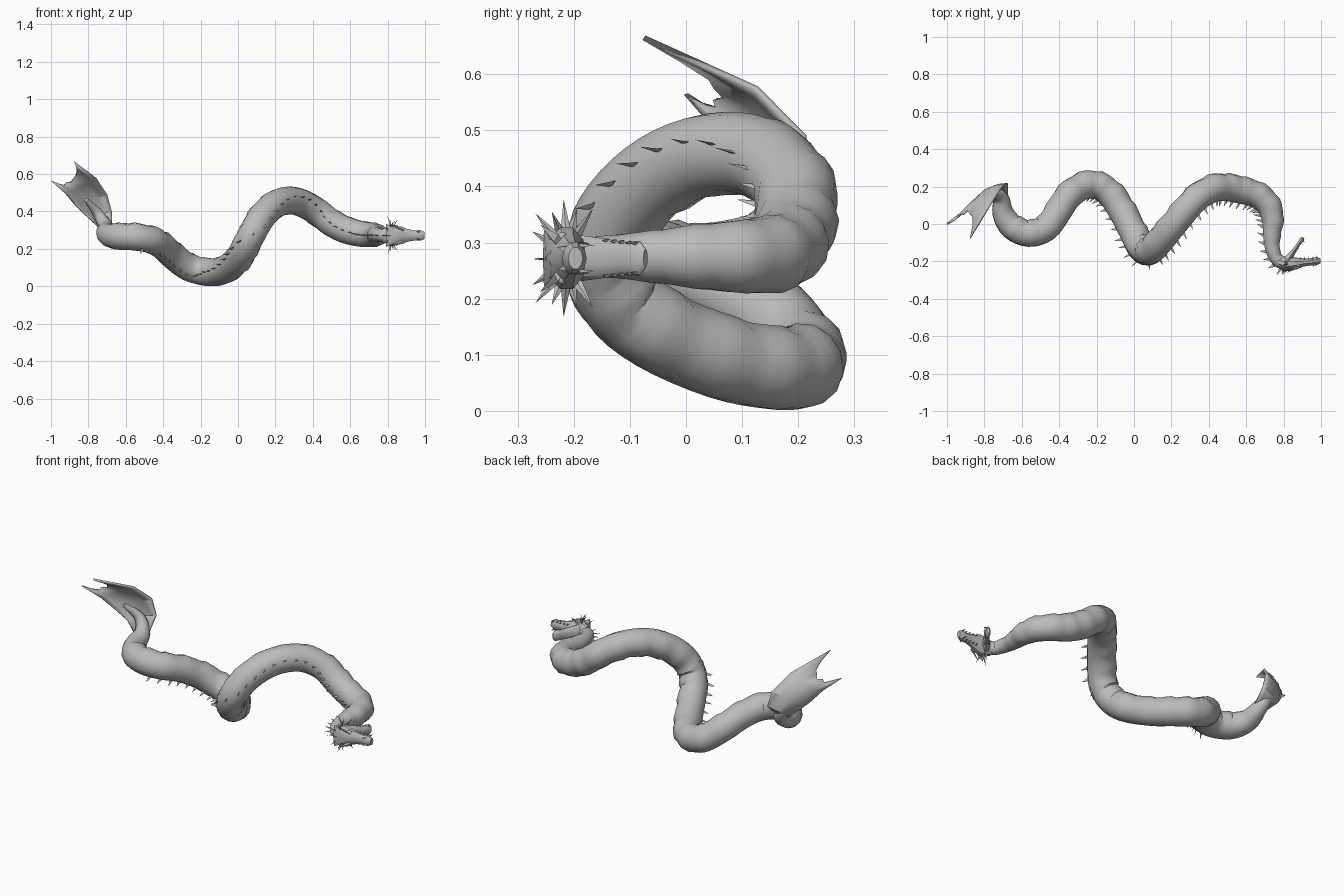
import bpy, bmesh, math, random
from mathutils import Matrix, Vector

random.seed(4)
if "Cube" in bpy.data.objects:
    bpy.data.objects.remove(bpy.data.objects["Cube"])

grey = bpy.data.materials.new("stone_grey")
grey.use_nodes = True
COLOUR = (0.5, 0.5, 0.5, 1)
grey.diffuse_color = COLOUR
grey.node_tree.nodes["Principled BSDF"].inputs["Base Color"].default_value = COLOUR


def finish(name, bm, smooth=40):
    bmesh.ops.recalc_face_normals(bm, faces=bm.faces)
    mesh = bpy.data.meshes.new(name)
    bm.to_mesh(mesh)
    bm.free()
    ob = bpy.data.objects.new(name, mesh)
    bpy.context.collection.objects.link(ob)
    mesh.materials.append(grey)
    bpy.ops.object.select_all(action='DESELECT')
    ob.select_set(True)
    bpy.context.view_layer.objects.active = ob
    if smooth:
        bpy.ops.object.shade_smooth_by_angle(angle=math.radians(smooth))
    return ob


def loft(bm, rings):
    """Skin a list of closed point rings and cap both ends."""
    loops = [[bm.verts.new(p) for p in ring] for ring in rings]
    n = len(loops[0])
    for a, b in zip(loops, loops[1:]):
        for i in range(n):
            j = (i + 1) % n
            bm.faces.new((a[i], a[j], b[j], b[i]))
    bm.faces.new(loops[0])
    bm.faces.new(loops[-1])


def oval(c, u, v, n=12):
    return [c + u * math.cos(k * math.tau / n) + v * math.sin(k * math.tau / n) for k in range(n)]


def spike(bm, base, tip, width, flat=0.5, flat_dir=None):
    """Four-sided blade from base to tip, thin across flat_dir."""
    base, tip = Vector(base), Vector(tip)
    d = (tip - base).normalized()
    f = Vector(flat_dir) if flat_dir else d.orthogonal()
    f = (f - d * f.dot(d)).normalized()
    e = d.cross(f)
    ring = [bm.verts.new(base + o) for o in (e * width, f * width * flat, -e * width, -f * width * flat)]
    top = bm.verts.new(tip)
    for i in range(4):
        bm.faces.new((ring[i], ring[(i + 1) % 4], top))
    bm.faces.new(ring)


def spline(pts, steps):
    """Catmull-Rom samples through x, y, z, radius points."""
    pts = [Vector(p) for p in pts]
    pts = [pts[0] * 2 - pts[1]] + pts + [pts[-1] * 2 - pts[-2]]
    out = []
    for p, q, r, s in zip(pts, pts[1:], pts[2:], pts[3:]):
        for k in range(steps):
            t = k / steps
            out.append((q * 2 + (r - p) * t + (p * 2 - q * 5 + r * 4 - s) * t * t
                        + (q * 3 - p - r * 3 + s) * t ** 3) / 2)
    return out + [pts[-2]]


# Body centre line from tail to head
path = spline([
    (-.81, .115, .46, .012), (-.75, .165, .39, .028), (-.71, .14, .32, .042), (-.7, .06, .28, .058),
    (-.65, -.015, .267, .07), (-.56, -.05, .265, .073), (-.47, -.02, .25, .073),
    (-.41, .06, .22, .073), (-.35, .15, .165, .074), (-.27, .205, .105, .075),
    (-.19, .205, .08, .075), (-.12, .155, .077, .075), (-.06, .065, .095, .075),
    (0, -.05, .145, .075), (.035, -.122, .205, .075), (.075, -.148, .28, .075),
    (.12, -.112, .36, .075), (.18, -.04, .425, .075), (.25, .045, .457, .074),
    (.33, .135, .45, .074), (.42, .19, .4, .074), (.5, .195, .34, .074),
    (.58, .18, .3, .073), (.66, .155, .28, .07), (.72, .1, .275, .066),
    (.742, .02, .275, .058), (.737, -.06, .275, .047), (.742, -.14, .275, .038),
    (.77, -.195, .272, .035), (.82, -.213, .27, .035)], 4)

# Back direction: level along the body, rolling downward towards the tail
frames = []
for i, p in enumerate(path):
    t = (path[min(i + 1, len(path) - 1)] - path[max(i - 1, 0)]).to_3d().normalized()
    level = Vector((t.y, -t.x, 0)).normalized()
    tail_roll = max(0, min(1, (-.12 - p.x) / .25)) * 60
    crest_roll = max(0, 1 - abs(p.x - .24) / .18) * 18
    dorsal = Matrix.Rotation(math.radians(crest_roll - tail_roll), 3, t) @ level
    if (dorsal.z > 0) != (crest_roll > tail_roll):
        dorsal = Matrix.Rotation(math.radians(tail_roll - crest_roll), 3, t) @ level
    frames.append((p.to_3d(), p.w, t, dorsal, t.cross(dorsal)))

# Body with overlapping belly plates on the side away from the spines
bm = bmesh.new()
rings = []
for i, (c, r, t, d, s) in enumerate(frames):
    lift = 0.1 * (1 - i % 4 / 3) - 0.04 if i > 14 else 0
    ring = []
    for k in range(14):
        a = k * math.tau / 14
        grow = 1 + lift * max(0, min(1, -2 * math.cos(a)))
        ring.append(c + (d * math.cos(a) + s * math.sin(a)) * r * grow)
    rings.append(ring)
loft(bm, rings)
finish("body", bm, 32)

# Row of back spines
bm = bmesh.new()
for i, (c, r, t, d, s) in enumerate(frames):
    if i > 20 and i % 2 == 0:
        base = c + d * r * 0.95
        length = random.uniform(.03, .042)
        spike(bm, base, base + d * length - t * 0.012, 0.01, 0.28, s)
finish("back_spines", bm, 0)

# Tail fin: a curved, pleated sheet between two edges, ending in two broad points
edge_a = [(-.675, .15, .33), (-.675, .215, .4), (-.70, .21, .49), (-.755, .125, .575), (-.875, -.075, .665)]
edge_b = [(-.735, .11, .31), (-.8, .13, .37), (-.865, .1, .43), (-.92, .06, .495), (-1, 0, .565)]
reach = [1, .72, .5, .45, .35, .45, .4, .62, 1]
bulge = Vector((-.6, .8, -.2))
bm = bmesh.new()
rows = []
for i, (a, b) in enumerate(zip(edge_a, edge_b)):
    a, b = Vector(a), Vector(b)
    row = []
    for k in range(9):
        u = k / 8
        pleat = 0.006 * (k % 2) * (i / 4)
        row.append(a.lerp(b, u) + bulge * (0.03 * math.sin(u * math.pi) - pleat))
    rows.append(row)
rows[-1] = [p.lerp(q, f) for p, q, f in zip(rows[-2], rows[-1], reach)]
grid = [[bm.verts.new(p) for p in row] for row in rows]
for r0, r1 in zip(grid, grid[1:]):
    for k in range(8):
        bm.faces.new((r0[k], r0[k + 1], r1[k + 1], r1[k]))
fin = finish("tail_fin", bm, 30)
mod = fin.modifiers.new("thickness", 'SOLIDIFY')
mod.thickness = 0.01
mod.offset = 0

# Skull with upper jaw, crown facing the front; x, y, half height, half width
Y, Z = Vector((0, 1, 0)), Vector((0, 0, 1))
MID = 0.272
bm = bmesh.new()
skull = [(.775, -.205, .033, .038), (.81, -.213, .037, .053), (.845, -.213, .036, .058),
         (.87, -.211, .031, .048), (.905, -.206, .022, .036), (.945, -.202, .019, .028),
         (.975, -.199, .022, .03), (.997, -.197, .013, .02)]
loft(bm, [oval(Vector((x, y, MID)), Y * h, Z * w, 10) for x, y, h, w in skull])
finish("skull", bm, 35)

# Lower jaw, hanging wide open
bm = bmesh.new()
hinge, chin = Vector((.82, -.195, MID)), Vector((.905, -.072, MID))
jaw_dir = (chin - hinge).normalized()
jaw_up = Z.cross(jaw_dir) * -1
jaw = [(0, .042, .024), (.35, .036, .014), (.7, .029, .01), (.92, .031, .013), (1, .016, .007)]
loft(bm, [oval(hinge.lerp(chin, f), Z * w, jaw_up * h, 10) for f, w, h in jaw])
finish("lower_jaw", bm, 35)

# Flat crest plate fanning back over the crown
bm = bmesh.new()
crest = [(.865, -.238, .018), (.83, -.246, .042), (.792, -.25, .062)]
loft(bm, [oval(Vector((x, y, MID)), Y * .005, Z * w, 8) for x, y, w in crest])
finish("crest_plate", bm, 30)

# Teeth along both jaws, brow ridges, nostrils and eyes on each side
teeth, brows, eyes = bmesh.new(), bmesh.new(), bmesh.new()
for side in (-1, 1):
    for k in range(5):
        base = Vector((.89 + .022 * k, -.19, MID + side * (.027 - .001 * k)))
        spike(teeth, base, base + Y * (.018 if k < 4 else .028), .005, 1)
        f = .45 + .11 * k
        base = hinge.lerp(chin, f) + Z * side * (.032 - .012 * (f - .4))
        spike(teeth, base, base + jaw_up * (.018 if k < 4 else .028), .005, 1)
    spike(brows, (.885, -.228, MID + side * .03), (.815, -.26, MID + side * .06), .013, .6, Y)
    spike(brows, (.97, -.212, MID + side * .016), (.955, -.23, MID + side * .02), .009, .8)
    bmesh.ops.create_icosphere(eyes, subdivisions=2, radius=.009)
    bmesh.ops.translate(eyes, verts=eyes.verts[-42:], vec=(.876, -.22, MID + side * .038))
finish("teeth", teeth, 0)
finish("brow_horns", brows, 0)
finish("eyes", eyes, 60)

# Frill of spikes fanning from both cheeks
bm = bmesh.new()
for side in (-1, 1):
    for k in range(6):
        a = math.radians(-58 + 18 * k)
        out = Vector((0, math.sin(a), math.cos(a) * side))
        base = Vector((.81 + .012 * (k % 2), -.212 + out.y * .028, MID + out.z * .045))
        tip = base + out * (.06 if k % 2 else .045) + Vector((-.025 + .03 * (k % 3), 0, 0))
        spike(bm, base, tip, .01, .4, (1, 0, 0))
finish("head_frill", bm, 0)
